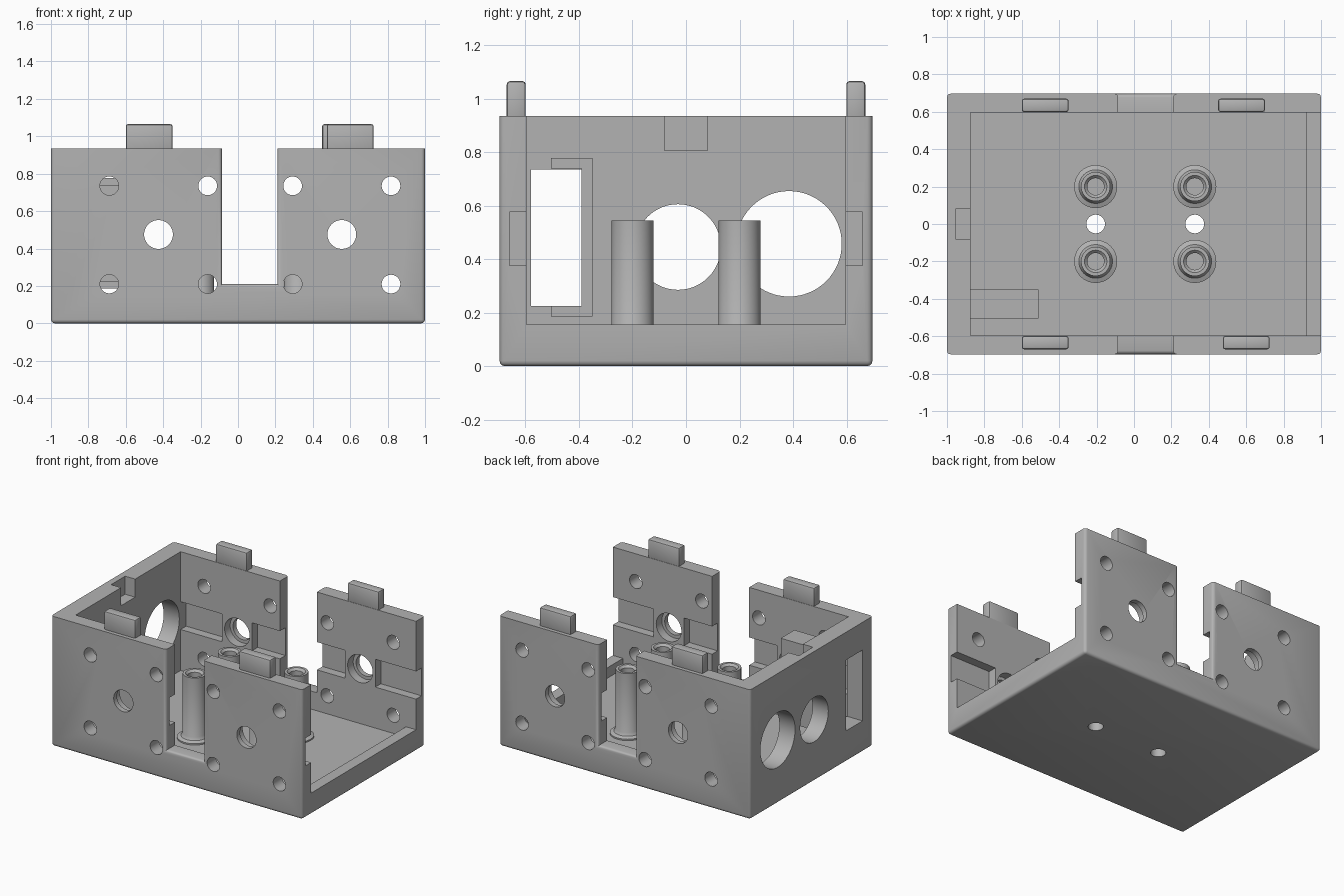
import bpy, bmesh, math
from mathutils import Matrix, Vector

cube = bpy.data.objects.get("Cube")
if cube:
    bpy.data.objects.remove(cube, do_unlink=True)

GREY = (0.45, 0.45, 0.45, 1)
grey = bpy.data.materials.new("plain_grey")
grey.use_nodes = True
grey.diffuse_color = GREY
grey.node_tree.nodes["Principled BSDF"].inputs["Base Color"].default_value = GREY

parts = []


def finish(name, bm):
    mesh = bpy.data.meshes.new(name)
    bm.to_mesh(mesh)
    bm.free()
    mesh.materials.append(grey)
    ob = bpy.data.objects.new(name, mesh)
    bpy.context.scene.collection.objects.link(ob)
    return ob


def box(name, x, y, z, bevel=0):
    bm = bmesh.new()
    bmesh.ops.create_cube(bm, size=1)
    for v in bm.verts:
        v.co = Vector([(r[0] + r[1]) / 2 + c * (r[1] - r[0]) for c, r in zip(v.co, (x, y, z))])
    if bevel:
        bmesh.ops.bevel(bm, geom=bm.edges[:], offset=bevel, segments=2, profile=0.5, affect='EDGES')
    return finish(name, bm)


def cylinder(name, center, radius, depth, axis='Z', sides=48):
    turn = {'X': Matrix.Rotation(math.pi / 2, 4, 'Y'),
            'Y': Matrix.Rotation(math.pi / 2, 4, 'X'), 'Z': Matrix()}[axis]
    bm = bmesh.new()
    bmesh.ops.create_cone(bm, cap_ends=True, segments=sides, radius1=radius, radius2=radius,
                          depth=depth, matrix=Matrix.Translation(center) @ turn)
    return finish(name, bm)


def cut(target, cutter):
    mod = target.modifiers.new("cut", 'BOOLEAN')
    mod.operation = 'DIFFERENCE'
    mod.solver = 'EXACT'
    mod.object = cutter
    bpy.context.view_layer.update()
    new = bpy.data.meshes.new_from_object(target.evaluated_get(bpy.context.evaluated_depsgraph_get()))
    target.modifiers.clear()
    target.data = new
    bpy.data.objects.remove(cutter, do_unlink=True)


def lathe(name, profile, x, y, sides=40):
    bm = bmesh.new()
    verts = [bm.verts.new((r, 0, z)) for r, z in profile]
    edges = [bm.edges.new(pair) for pair in zip(verts, verts[1:])]
    bmesh.ops.spin(bm, geom=verts + edges, cent=(0, 0, 0), axis=(0, 0, 1),
                   angle=math.tau, steps=sides, use_duplicate=False)
    bmesh.ops.remove_doubles(bm, verts=bm.verts[:], dist=0.0001)
    bmesh.ops.recalc_face_normals(bm, faces=bm.faces[:])
    bmesh.ops.translate(bm, verts=bm.verts[:], vec=(x, y, 0))
    return finish(name, bm)


# Tray: floor, three walls, low sill on the open end
W, H, INNER = 0.697, 0.935, 0.597
FLOOR = 0.08
shell = box("enclosure_shell", (-1, 1), (-W, W), (0, H))
cut(shell, box("c", (-0.875, 0.92), (-INNER, INNER), (FLOOR, 2)))
cut(shell, box("c", (0.9, 2), (-INNER, INNER), (0.155, 2)))
cut(shell, box("c", (-0.085, 0.21), (-2, 2), (0.21, 2)))

# Rounded outer edges, leaving the rim sharp
bm = bmesh.new()
bm.from_mesh(shell.data)
round_edges = []
for e in bm.edges:
    a, b = (v.co for v in e.verts)
    outside = min(abs(a.y), abs(b.y)) > W - 0.002 or max(a.z, b.z) < 0.002
    rim = min(a.z, b.z) > H - 0.002
    if outside and not rim and e.calc_face_angle(0) > 0.5:
        round_edges.append(e)
bmesh.ops.bevel(bm, geom=round_edges, offset=0.02, segments=3, profile=0.5, affect='EDGES')
bm.to_mesh(shell.data)
bm.free()

# Inside grooves in the long walls, broken by a pad around each shaft hole
HOLES = (-0.425, 0.555)
PAD = 0.12
spans = ((-0.875, HOLES[0] - PAD), (HOLES[0] + PAD, 0), (0.1, HOLES[1] - PAD), (HOLES[1] + PAD, 1.1))
for side in (-1, 1):
    for span in spans:
        y = sorted((side * 0.5, side * 0.66))
        cut(shell, box("c", span, y, (0.375, 0.575)))
    for x in HOLES:
        cut(shell, cylinder("c", (x, side * 0.56, 0.475), 0.1, 0.2, 'Y'))

# Shaft and screw holes through both long walls
for x in HOLES:
    cut(shell, cylinder("c", (x, 0, 0.475), 0.077, 3, 'Y'))
    for dx in (-0.263, 0.263):
        for z in (0.21, 0.735):
            cut(shell, cylinder("c", (x + dx, 0, z), 0.05, 3, 'Y', 32))

# End wall openings: two round ports, a window and a rim pocket
cut(shell, cylinder("c", (-1, 0.385, 0.457), 0.197, 0.5, 'X', 64))
cut(shell, cylinder("c", (-1, -0.03, 0.445), 0.16, 0.5, 'X', 64))
cut(shell, box("c", (-1.2, -0.7), (-0.58, -0.39), (0.225, 0.735)))
cut(shell, box("c", (-0.955, -0.7), (-0.08, 0.08), (0.805, 2)))

# Floor holes between the posts
POSTS = (-0.205, 0.325)
for x in POSTS:
    cut(shell, cylinder("c", (x, 0, 0), 0.05, 0.5, 'Z', 32))
parts.append(shell)

# Hollow posts with flared feet
post = [(0, 0.15), (0.045, 0.15), (0.045, 0.53), (0.06, 0.545), (0.078, 0.545), (0.078, FLOOR + 0.04),
        (0.09, FLOOR + 0.02), (0.115, FLOOR + 0.01), (0.115, FLOOR - 0.01), (0, FLOOR - 0.01)]
for x, word in zip(POSTS, ("right", "left")):
    for y, end in ((-0.2, "front"), (0.2, "back")):
        parts.append(lathe(f"{end}_{word}_post", post, x, y))

# Tabs standing on the rim
for name, x, side in (("front_right_tab", -0.6, -1), ("front_left_tab", 0.475, -1),
                      ("back_right_tab", -0.6, 1), ("back_left_tab", 0.45, 1)):
    y = sorted((side * 0.599, side * 0.67))
    parts.append(box(name, (x, x + 0.25), y, (H - 0.03, 1.065), 0.012))

# Bracket beside the window, open towards the front wall
bracket = box("window_bracket", (-0.88, -0.51), (-0.505, -0.35), (0.185, 0.777))
cut(bracket, box("c", (-1, 0), (-0.7, -0.39), (0.225, 0.738)))
parts.append(bracket)

# Smooth the round surfaces, keep hard corners
bpy.ops.object.select_all(action='DESELECT')
for ob in parts:
    ob.select_set(True)
bpy.context.view_layer.objects.active = shell
bpy.ops.object.shade_smooth_by_angle(angle=math.radians(35))
